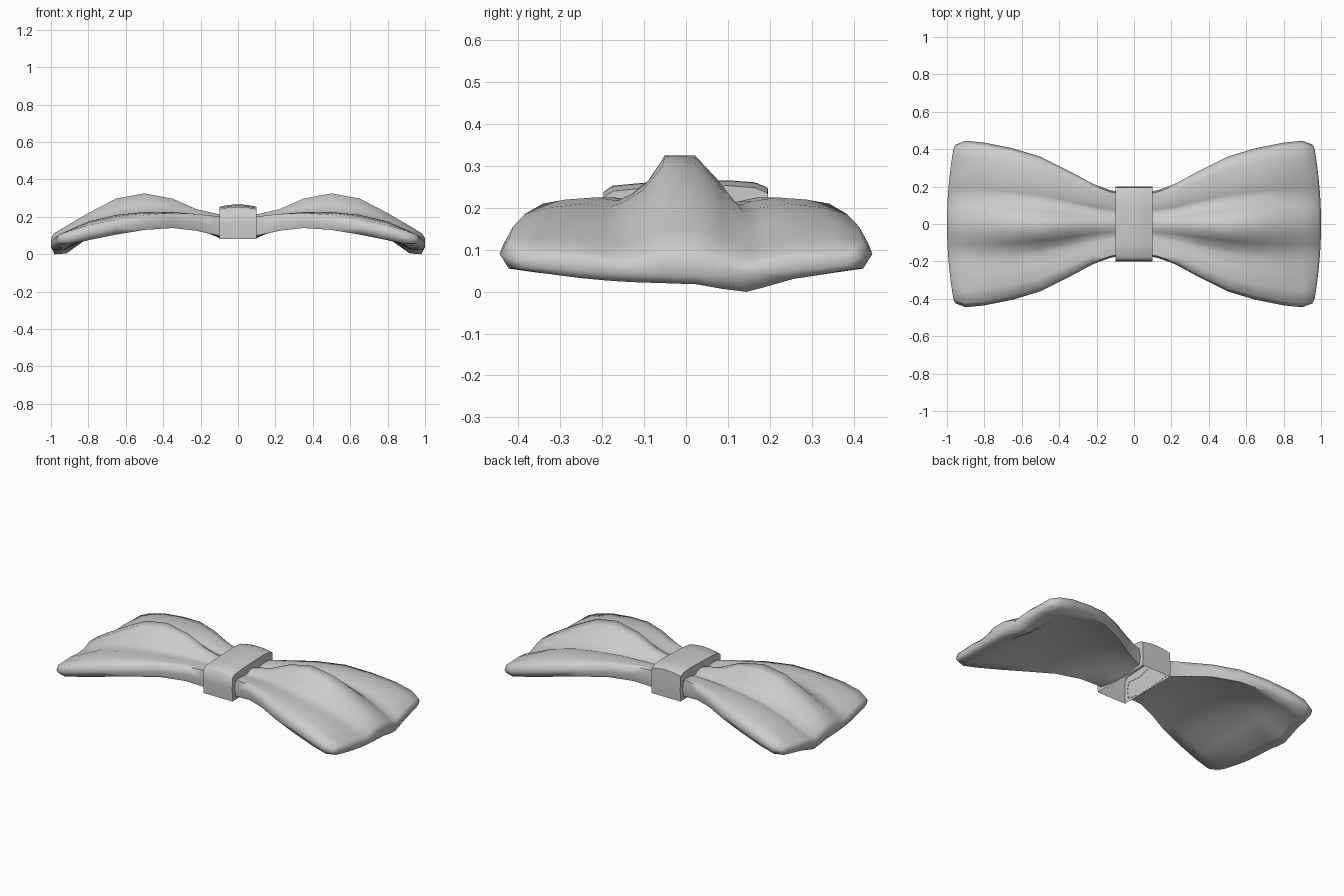
import bpy, bmesh

if "Cube" in bpy.data.objects:
    bpy.data.objects.remove(bpy.data.objects["Cube"])

# per station: x, half width, edge z, lobe z, groove z, ridge z, underside z, rim thickness
STATIONS = [
    (0.098, 0.175, 0.15, 0.20, 0.19, 0.212, 0.085, 0.05),
    (0.13, 0.182, 0.155, 0.205, 0.19, 0.22, 0.10, 0.05),
    (0.22, 0.215, 0.17, 0.215, 0.195, 0.24, 0.135, 0.045),
    (0.35, 0.285, 0.18, 0.225, 0.205, 0.297, 0.17, 0.04),
    (0.50, 0.36, 0.17, 0.225, 0.205, 0.325, 0.18, 0.04),
    (0.65, 0.405, 0.145, 0.21, 0.19, 0.298, 0.15, 0.04),
    (0.80, 0.435, 0.115, 0.175, 0.15, 0.22, 0.09, 0.04),
    (0.92, 0.445, 0.09, 0.125, 0.098, 0.15, 0.025, 0.035),
    (0.985, 0.425, 0.08, 0.095, 0.072, 0.11, 0.02, 0.025),
    (1.00, 0.405, 0.075, 0.08, 0.055, 0.085, 0.04, 0.012),
]
# across the wing: v, (edge, lobe, groove, ridge) blend weights for the top
ACROSS = [
    (-1.0, None), (-0.95, (1, 0, 0, 0)), (-0.8, (0.35, 0.65, 0, 0)),
    (-0.6, (0, 1, 0, 0)), (-0.45, (0, 0.6, 0.4, 0)), (-0.36, (0, 0.2, 0.6, 0.2)),
    (-0.25, (0, 0, 0.5, 0.5)), (-0.14, (0, 0, 0, 1)), (0.06, (0, 0, 0, 1)),
    (0.2, (0, 0, 0.45, 0.55)), (0.34, (0, 0, 1, 0)), (0.43, (0, 0.5, 0.5, 0)),
    (0.6, (0, 1, 0, 0)), (0.8, (0.35, 0.65, 0, 0)), (0.95, (1, 0, 0, 0)), (1.0, None),
]


def finish(bm, name, angle, recalc=True):
    if recalc:
        bmesh.ops.recalc_face_normals(bm, faces=bm.faces)
    me = bpy.data.meshes.new(name)
    bm.to_mesh(me)
    bm.free()
    ob = bpy.data.objects.new(name, me)
    bpy.context.collection.objects.link(ob)
    bpy.ops.object.select_all(action='DESELECT')
    ob.select_set(True)
    bpy.context.view_layer.objects.active = ob
    bpy.ops.object.shade_smooth_by_angle(angle=angle)
    return ob


def wing(name, side):
    bm = bmesh.new()
    n = len(ACROSS)
    loops = []
    for x, w, edge, lobe, groove, ridge, under, rim in STATIONS:
        top, bottom = [], []
        for v, blend in ACROSS:
            bow = 0.035 * v * v * max(0, (x - 0.8) / 0.2)
            px = side * (x - bow)
            if blend is None:
                top.append(bm.verts.new((px, v * w, edge)))
                continue
            levels = (edge + rim, lobe, groove, ridge)
            zt = sum(a * b for a, b in zip(blend, levels))
            f = 1 - abs(v / 0.95) ** 2.2
            zb = (edge - rim) * (1 - f) + under * f
            if x > 0.8:
                zb -= 0.025 * max(0, 1 - abs(v - 0.33) / 0.3) * (x < 0.99)
            zb = min(zb, zt - 0.012)
            top.append(bm.verts.new((px, v * w, zt)))
            bottom.append(bm.verts.new((px, v * w, zb)))
        loops.append(top + bottom[::-1])
    m = len(loops[0])
    for a, b in zip(loops, loops[1:]):
        for i in range(m):
            j = (i + 1) % m
            bm.faces.new((a[i], a[j], b[j], b[i]))
    # close the outer end with a strip between top and underside
    lp = loops[-1]
    bm.faces.new((lp[0], lp[1], lp[m - 1]))
    for i in range(1, n - 2):
        bm.faces.new((lp[i], lp[i + 1], lp[m - i - 1], lp[m - i]))
    bm.faces.new((lp[n - 2], lp[n - 1], lp[n]))
    return finish(bm, name, 1.3)


# fabric wings
wing("right_wing", 1)
wing("left_wing", -1)

# centre band: a box over the pinched middle, closed at the ends, open underneath
PROFILE = [(-0.198, 0.08), (-0.2, 0.16), (-0.197, 0.225), (-0.175, 0.24), (-0.1, 0.247),
           (0, 0.25), (0.1, 0.253), (0.165, 0.248), (0.195, 0.235), (0.2, 0.16), (0.198, 0.08)]
bm = bmesh.new()
rings = []
for k in range(7):
    x = -0.1 + 0.2 * k / 6
    crown = 0.013 * (1 - (x / 0.1) ** 2)
    rings.append([bm.verts.new((x, y, z + (crown if z > 0.22 else 0))) for y, z in PROFILE])
for a, b in zip(rings, rings[1:]):
    for i in range(len(PROFILE) - 1):
        bm.faces.new((a[i], b[i], b[i + 1], a[i + 1]))
bm.faces.new(rings[0])
bm.faces.new(rings[-1][::-1])
finish(bm, "centre_band", 1.0)
